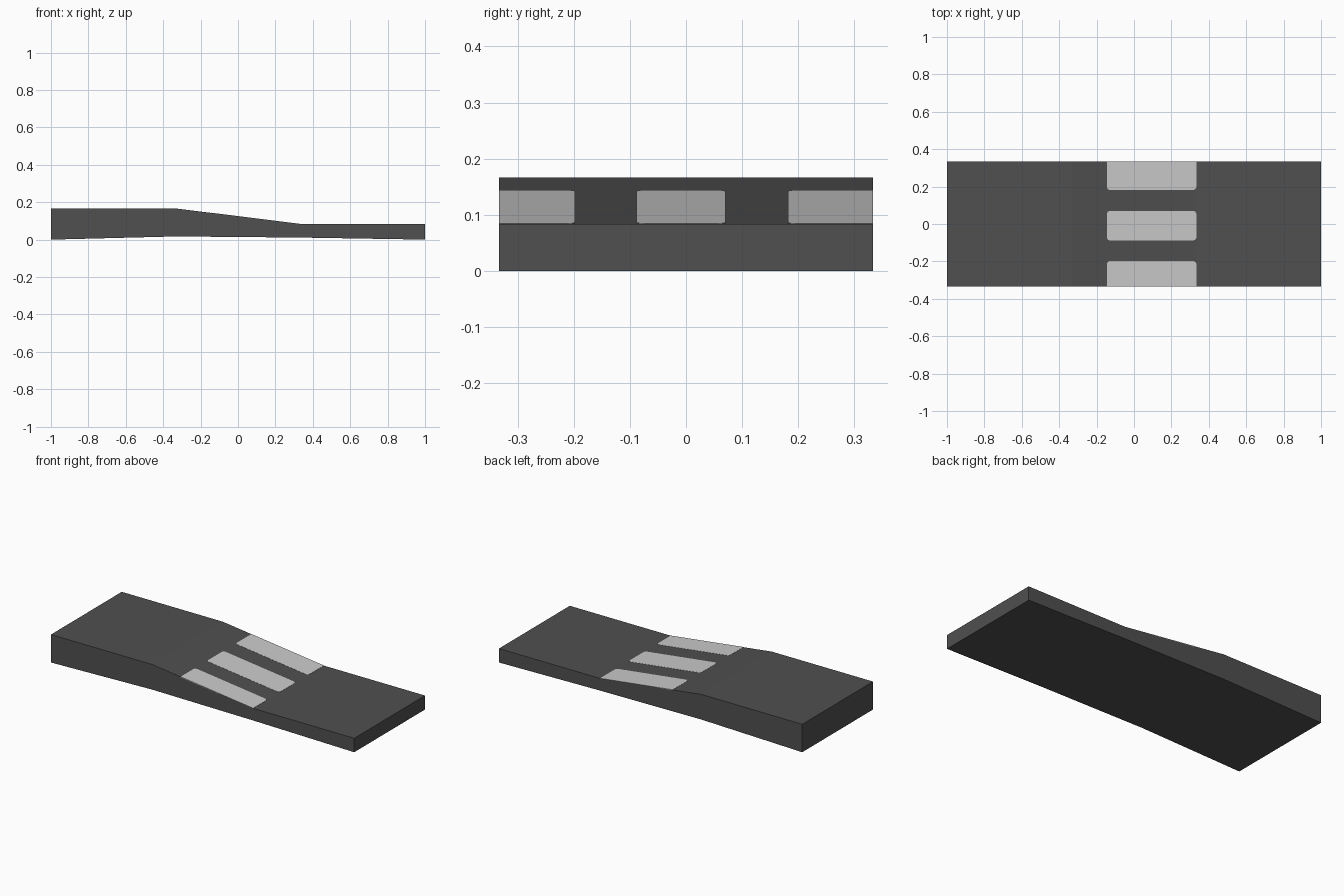
import bpy, bmesh, math

if "Cube" in bpy.data.objects:
    bpy.data.objects.remove(bpy.data.objects["Cube"])

def material(name, v):
    m = bpy.data.materials.new(name)
    m.diffuse_color = (v, v, v, 1)
    m.use_nodes = True
    m.node_tree.nodes["Principled BSDF"].inputs["Base Color"].default_value = m.diffuse_color
    return m

asphalt = material("dark asphalt", 0.08)
paint = material("pale road paint", 0.6)

def prism(name, points, shift, mat):
    """Closed prism: polygon swept along a shift vector."""
    bm = bmesh.new()
    face = bm.faces.new([bm.verts.new(p) for p in points])
    ext = bmesh.ops.extrude_face_region(bm, geom=[face], use_keep_orig=True)
    moved = [v for v in ext["geom"] if isinstance(v, bmesh.types.BMVert)]
    bmesh.ops.translate(bm, verts=moved, vec=shift)
    bmesh.ops.recalc_face_normals(bm, faces=bm.faces)
    me = bpy.data.meshes.new(name)
    bm.to_mesh(me)
    bm.free()
    me.materials.append(mat)
    ob = bpy.data.objects.new(name, me)
    bpy.context.collection.objects.link(ob)

T = 1 / 3          # slope ends and half width
HIGH, LOW = 1 / 6, 1 / 12

# Road slab: side profile swept across the width
profile = [(-1, 0), (-T, 0.017), (T, 0.011), (1, 0),
           (1, LOW), (T, LOW), (-T, HIGH), (-1, HIGH)]
prism("road_slab", [(x, -T, z) for x, z in profile], (0, 2 * T, 0), asphalt)

# Painted stripes on the slope, with clipped corners away from the road edge
def slope_z(x):
    return HIGH + (x + T) * (LOW - HIGH) / (2 * T)

def stripe(name, y0, y1):
    x0, x1, c = -0.145, T, 0.015
    a = 0 if y0 <= -T else c
    b = 0 if y1 >= T else c
    outline = []
    for x, y, sx, sy, r, swap in ((x0, y0, 1, 1, a, 0), (x1, y0, -1, 1, a, 1),
                                  (x1, y1, -1, -1, b, 0), (x0, y1, 1, -1, b, 1)):
        if r == 0:
            outline.append((x, y))
            continue
        cut = [(x, y + sy * r), (x + sx * r * 0.3, y + sy * r * 0.3), (x + sx * r, y)]
        outline += cut[::-1] if swap else cut
    prism(name, [(x, y, slope_z(x) + 0.001) for x, y in outline], (0, 0, -0.004), paint)

stripe("front_stripe", -T, -0.198)
stripe("middle_stripe", -0.088, 0.07)
stripe("back_stripe", 0.182, T)
